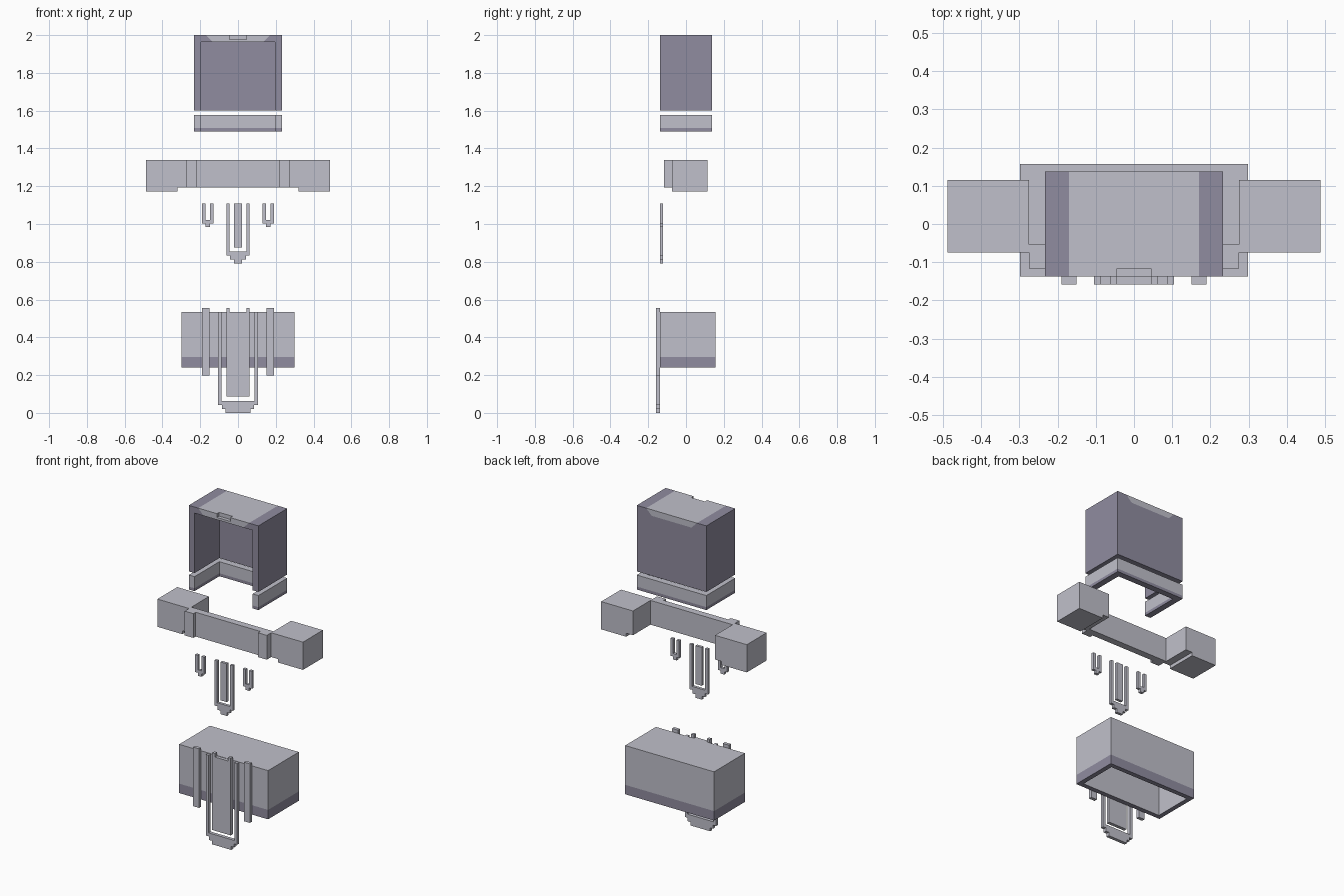
import bpy, bmesh
from mathutils import Vector

if "Cube" in bpy.data.objects:
    bpy.data.objects.remove(bpy.data.objects["Cube"])


def material(name, rgb):
    m = bpy.data.materials.new(name)
    m.diffuse_color = (*rgb, 1)
    m.use_nodes = True
    m.node_tree.nodes["Principled BSDF"].inputs["Base Color"].default_value = m.diffuse_color
    return m


LIGHT = material("light_grey", (0.53, 0.53, 0.595))
DARK = material("dark_mauve_grey", (0.28, 0.265, 0.35))


def add_prism(bm, pts, z0, z1):
    """Extrude a plan outline from z0 up to z1."""
    face = bm.faces.new([bm.verts.new((x, y, z0)) for x, y in pts])
    out = bmesh.ops.extrude_face_region(bm, geom=[face])["geom"]
    bmesh.ops.translate(bm, vec=(0, 0, z1 - z0),
                        verts=[v for v in out if isinstance(v, bmesh.types.BMVert)])


def add_box(bm, x0, x1, y0, y1, z0, z1):
    add_prism(bm, [(x0, y0), (x1, y0), (x1, y1), (x0, y1)], z0, z1)


def cut(bm, co, no):
    bmesh.ops.bisect_plane(bm, geom=bm.verts[:] + bm.edges[:] + bm.faces[:],
                           plane_co=co, plane_no=no)


def finish(name, bm, is_dark=None):
    bmesh.ops.recalc_face_normals(bm, faces=bm.faces)
    mesh = bpy.data.meshes.new(name)
    mesh.materials.append(LIGHT)
    if is_dark:
        mesh.materials.append(DARK)
        for f in bm.faces:
            f.material_index = int(is_dark(f.calc_center_median()))
    bm.to_mesh(mesh)
    bm.free()
    ob = bpy.data.objects.new(name, mesh)
    bpy.context.collection.objects.link(ob)
    return ob


def boxes(name, parts):
    bm = bmesh.new()
    for p in parts:
        add_box(bm, *p)
    finish(name, bm)


def u_plan(w, t, front, inner, back):
    """Plan outline of a U that opens to the front."""
    return [(-w, front), (-w + t, front), (-w + t, inner), (w - t, inner),
            (w - t, front), (w, front), (w, back), (-w, back)]


W, D, T = 0.233, 0.138, 0.038

# Hood: U-shaped walls, roof, and a roof layer with a front notch
bm = bmesh.new()
add_prism(bm, u_plan(W, T, -D, D - T, D), 1.6, 1.963)
add_box(bm, -W, W, -D, D, 1.963, 1.977)
add_prism(bm, u_plan(W, W - 0.045, -D, -0.117, D), 1.977, 2.0)
for s in (-1, 1):
    cut(bm, (s * 0.17, 0, 2.0), (s, 0, -1))
finish("hood", bm, lambda c: c.z < 1.9635 or abs(c.x) > 0.17 - (2.0 - c.z))

# Collar ring with dark lower trim
bm = bmesh.new()
add_prism(bm, u_plan(W, T, -D, D - T, D), 1.49, 1.578)
cut(bm, (0, 0, 1.508), (0, 0, 1))
finish("collar", bm, lambda c: c.z < 1.508)

# Chest bar, brackets and shoulder blocks
boxes("chest_bar", [(-0.275, 0.275, -0.095, -0.053, 1.193, 1.34)])
for side, s in (("left", -1), ("right", 1)):
    def span(a, b):
        return sorted((s * a, s * b))
    boxes(side + "_bracket", [(*span(0.217, 0.275), -0.117, -0.053, 1.193, 1.34)])
    boxes(side + "_shoulder", [(*span(0.275, 0.488), -0.075, 0.115, 1.193, 1.34),
                               (*span(0.32, 0.488), -0.075, 0.115, 1.172, 1.193)])
    # Small side fork
    y = (-0.138, -0.121)
    boxes(side + "_fork", [(*span(0.13, 0.148), *y, 1.02, 1.108),
                           (*span(0.172, 0.19), *y, 1.02, 1.108),
                           (*span(0.13, 0.19), *y, 1.002, 1.02),
                           (*span(0.148, 0.172), *y, 0.984, 1.002)])
    # Long strap on the body
    boxes(side + "_strap", [(*span(0.15, 0.19), -0.158, -D, 0.197, 0.555)])


def pendant(name, y, half, bar, tongue, z_top, z_bar, step, z_tongue):
    """Hanging U frame with stepped tip around a central tongue."""
    parts = [(-tongue, tongue, *y, z_tongue, z_top)]
    for s in (-1, 1):
        parts.append((*sorted((s * half, s * (half - bar))), *y, z_bar, z_top))
    for i in range(3):
        w = half - i * step
        parts.append((-w, w, *y, z_bar - 0.021 * (i + 1), z_bar - 0.021 * i))
    boxes(name, parts)


pendant("upper_pendant", (-0.138, -0.121), 0.062, 0.018, 0.021,
        1.108, 0.855, 0.02, 0.876)
pendant("lower_pendant", (-0.158, -D), 0.105, 0.018, 0.062,
        0.533, 0.063, 0.02, 0.087)
boxes("pendant_pegs", [(x, x + 0.018, -0.158, -D, 0.533, 0.555)
                       for x in (-0.062, 0.044)])

# Hollow body block, open underneath, with dark lower band
bm = bmesh.new()
add_box(bm, -0.298, 0.298, -D, 0.157, 0.24, 0.535)
bmesh.ops.recalc_face_normals(bm, faces=bm.faces)
bottom = min(bm.faces, key=lambda f: f.calc_center_median().z)
bmesh.ops.inset_individual(bm, faces=[bottom], thickness=0.04)
hole = bmesh.ops.extrude_discrete_faces(bm, faces=[bottom])["faces"][0]
bmesh.ops.translate(bm, vec=Vector((0, 0, 0.255)), verts=hole.verts)
cut(bm, (0, 0, 0.297), (0, 0, 1))
finish("body_block", bm, lambda c: c.z < 0.241 or (
    c.z < 0.297 and (abs(c.x) > 0.28 or abs(c.y - 0.0095) > 0.13)))
